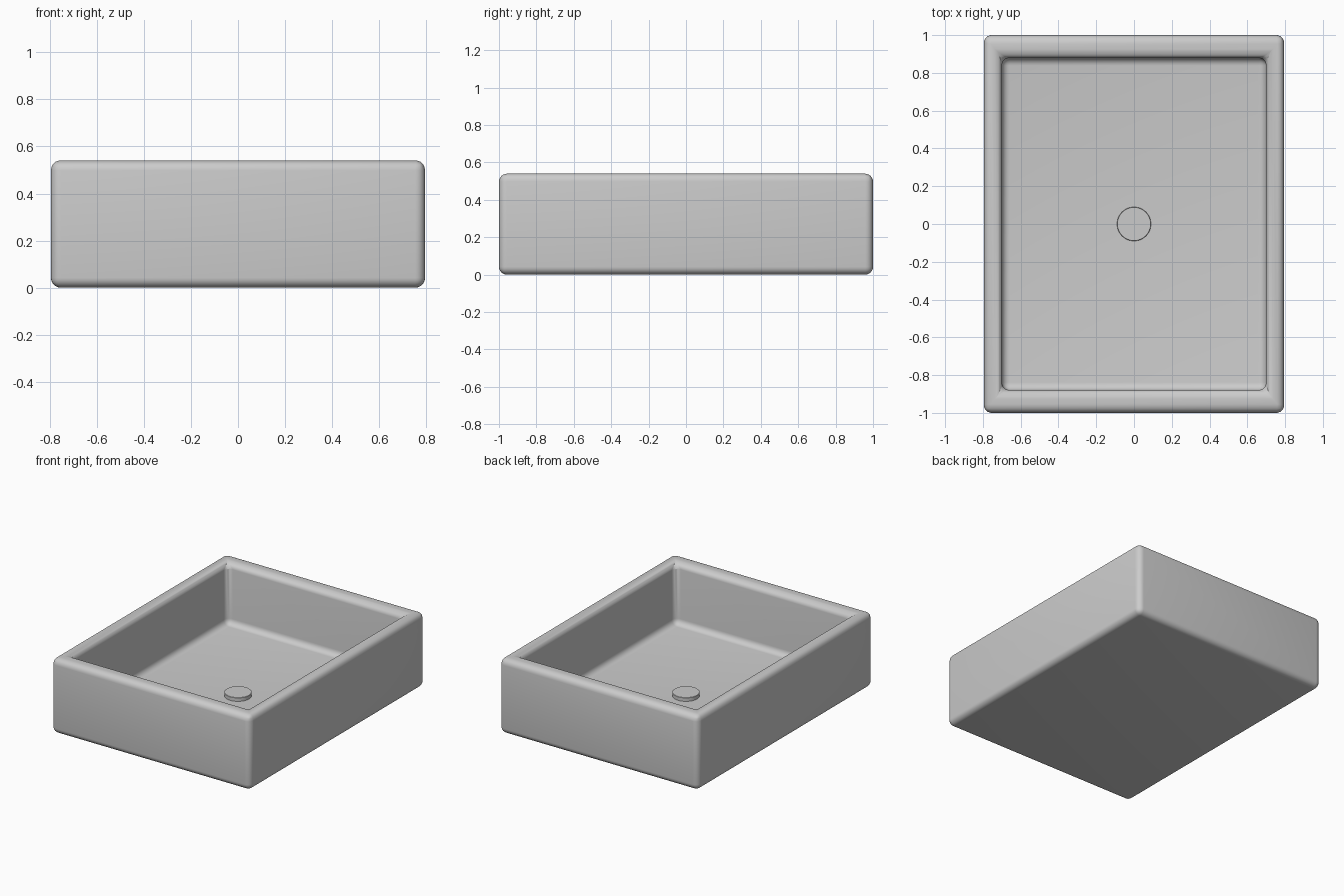
import bpy
import bmesh
from mathutils import Matrix

default_cube = bpy.data.objects.get("Cube")
if default_cube:
    bpy.data.objects.remove(default_cube, do_unlink=True)

HALF_X, HALF_Y, HEIGHT = 0.795, 1.0, 0.54
INNER_X, INNER_Y, FLOOR = 0.70, 0.88, 0.10
ROUND = 0.042

ceramic = bpy.data.materials.new("pale_grey_ceramic")
ceramic.use_nodes = True
grey = (0.6, 0.6, 0.6, 1)
ceramic.diffuse_color = grey
ceramic.node_tree.nodes["Principled BSDF"].inputs["Base Color"].default_value = grey


def add_part(name, bm, bevel, segments):
    """Turn a bmesh into a rounded, smooth-shaded object."""
    bmesh.ops.recalc_face_normals(bm, faces=bm.faces)
    mesh = bpy.data.meshes.new(name)
    bm.to_mesh(mesh)
    bm.free()
    mesh.materials.append(ceramic)
    obj = bpy.data.objects.new(name, mesh)
    bpy.context.collection.objects.link(obj)
    mod = obj.modifiers.new("rounded_edges", 'BEVEL')
    mod.width, mod.segments = bevel, segments
    mod.limit_method = 'ANGLE'
    bpy.ops.object.select_all(action='DESELECT')
    obj.select_set(True)
    bpy.context.view_layer.objects.active = obj
    bpy.ops.object.modifier_apply(modifier=mod.name)
    bpy.ops.object.shade_smooth_by_angle()
    return obj


# Basin: a box whose top is inset for the rim and pushed down to the floor
bm = bmesh.new()
bmesh.ops.create_cube(bm, size=2, matrix=Matrix.Translation((0, 0, HEIGHT / 2))
                      @ Matrix.Diagonal((HALF_X, HALF_Y, HEIGHT / 2, 1)))
bm.faces.ensure_lookup_table()
top = max(bm.faces, key=lambda f: f.calc_center_median().z)
bmesh.ops.inset_individual(bm, faces=[top], thickness=0.05)
for v in top.verts:
    v.co.x = INNER_X if v.co.x > 0 else -INNER_X
    v.co.y = INNER_Y if v.co.y > 0 else -INNER_Y
well = bmesh.ops.extrude_discrete_faces(bm, faces=[top])["faces"][0]
for v in well.verts:
    v.co.z = FLOOR
add_part("basin", bm, ROUND, 6)

# Drain cover: a low disc in the middle of the floor
bm = bmesh.new()
bmesh.ops.create_cone(bm, cap_ends=True, segments=48, radius1=0.09, radius2=0.09,
                      depth=0.04, matrix=Matrix.Translation((0, 0, FLOOR + 0.007)))
add_part("drain_cover", bm, 0.002, 1)
